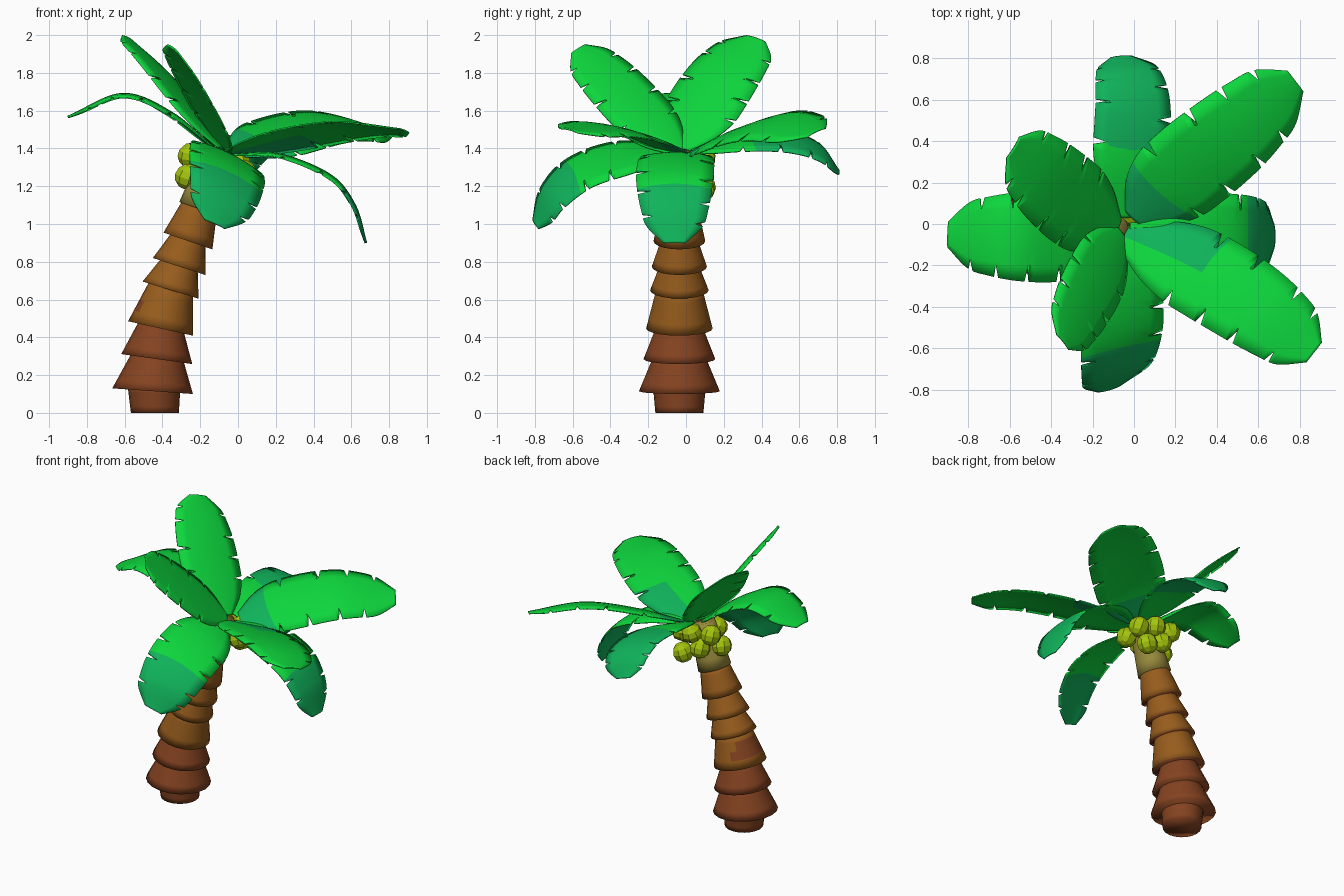
import bpy, bmesh, math
from mathutils import Vector, Matrix

if "Cube" in bpy.data.objects:
    bpy.data.objects.remove(bpy.data.objects["Cube"])


def mat(name, rgb):
    m = bpy.data.materials.new(name)
    m.diffuse_color = (*rgb, 1)
    m.use_nodes = True
    m.node_tree.nodes["Principled BSDF"].inputs["Base Color"].default_value = m.diffuse_color
    return m


GREEN = mat("leaf green", (0.004, 0.68, 0.046))
TEAL = mat("leaf teal", (0.005, 0.455, 0.105))
LIME = mat("coconut lime", (0.37, 0.56, 0.004))
GOLD = mat("bark gold brown", (0.31, 0.108, 0.012))
RED = mat("bark red brown", (0.235, 0.056, 0.015))
OLIVE = mat("bark olive", (0.31, 0.25, 0.045))


def finish(bm, name, mats, angle=None):
    me = bpy.data.meshes.new(name)
    bm.to_mesh(me)
    bm.free()
    ob = bpy.data.objects.new(name, me)
    bpy.context.collection.objects.link(ob)
    for m in mats:
        me.materials.append(m)
    if angle:
        bpy.ops.object.select_all(action='DESELECT')
        ob.select_set(True)
        bpy.context.view_layer.objects.active = ob
        bpy.ops.object.shade_smooth_by_angle(angle=math.radians(angle))
    return ob


def curve(pts, t):
    """Smooth curve through evenly spaced control points."""
    n = len(pts) - 1
    i = min(int(t * n), n - 1)
    f = t * n - i
    p1, p2 = pts[i], pts[i + 1]
    p0 = pts[i - 1] if i else p1 * 2 - p2
    p3 = pts[i + 2] if i + 2 <= n else p2 * 2 - p1
    return (p1 * 2 + (p2 - p0) * f + (p0 * 2 - p1 * 5 + p2 * 4 - p3) * f * f
            + (p1 * 3 - p0 - p2 * 3 + p3) * f ** 3) * 0.5


# Trunk: stacked tilted cones, optionally with a red patch on the back left
def frustum(name, c0, r0, tilt0, c1, r1, tilt1, material, under, patch=False):
    bm = bmesh.new()
    N, M = 20, 4
    rings = []
    for h in range(M + 1):
        f = h / M
        x, z, r, tilt = (a + (b - a) * f for a, b in zip((*c0, r0, tilt0), (*c1, r1, tilt1)))
        ta = math.radians(tilt)
        rings.append([bm.verts.new((x + r * math.cos(a) * math.cos(ta), -0.035 + r * math.sin(a),
                                    z - r * math.cos(a) * math.sin(ta)))
                      for a in (2 * math.pi * k / N for k in range(N))])
    for h in range(M):
        for k in range(N):
            j = (k + 1) % N
            f = bm.faces.new((rings[h][k], rings[h][j], rings[h + 1][j], rings[h + 1][k]))
            if patch and h in (1, 2) and 5 + h <= k <= 12 - h:
                f.material_index = 1
    bm.faces.new(rings[0][::-1]).material_index = 1
    bm.faces.new(rings[M])
    finish(bm, name, [material, under], 130)


frustum("trunk_base", (-0.44, 0), 0.127, 0, (-0.445, 0.14), 0.14, 3, RED, RED)
# centre x, centre z, bottom radius, top radius, tilt
SEG = [(-0.452, 0.115, 0.214, 0.135, 4), (-0.43, 0.285, 0.190, 0.118, 8),
       (-0.41, 0.447, 0.176, 0.118, 12.5), (-0.357, 0.65, 0.155, 0.098, 17),
       (-0.312, 0.775, 0.146, 0.092, 18), (-0.265, 0.91, 0.137, 0.095, 19),
       (-0.205, 1.08, 0.112, 0.085, 19), (-0.11, 1.36, 0, 0, 19)]
for i in range(7):
    x, z, r0, r1, tilt = SEG[i]
    nx, nz, _, _, nt = SEG[i + 1]
    m = RED if i < 2 else OLIVE if i == 6 else GOLD
    frustum(f"trunk_segment_{i + 1}", (x, z), r0, tilt, (nx + 0.005, nz + 0.02), r1, nt,
            m, OLIVE if i == 6 else RED, i == 2)

# Leaves: notched curved blades
WIDTH = [0.25, 0.72, 0.95, 1.0, 0.99, 0.95, 0.87, 0.73, 0.28]
COLS = [-1, -0.66, -0.33, 0, 0.33, 0.66, 1]
ROWS = 72


def leaf(name, path, normal, half, teal=None, phase=0):
    pts = [Vector(p) for p in path]
    n = Vector(normal).normalized()
    notches = {1: {22 + phase, 38 - phase, 50 + phase, 62}, -1: {17 + phase, 31, 45 - phase, 57 + phase}}
    bm = bmesh.new()
    grid = []
    for i in range(ROWS + 1):
        t = i / ROWS
        row = []
        for u in COLS:
            s = t + 0.12 * u * u * (1 - t) * t
            p = curve(pts, s)
            tan = (curve(pts, min(s + 0.01, 1)) - curve(pts, max(s - 0.01, 0))).normalized()
            side = n.cross(tan).normalized()
            up = tan.cross(side)
            w = half * curve(WIDTH, t)
            k = u
            sign = 1 if u > 0 else -1
            if abs(u) > 0.6 and i in notches[sign]:
                k = u * (0.67 if abs(u) == 1 else 0.9)
            row.append(bm.verts.new(p + side * w * k - up * 0.1 * w * k * k))
        grid.append(row)
    for i in range(ROWS):
        for j in range(len(COLS) - 1):
            f = bm.faces.new((grid[i][j], grid[i + 1][j], grid[i + 1][j + 1], grid[i][j + 1]))
            if teal and teal(i / ROWS, (COLS[j] + COLS[j + 1]) / 2):
                f.material_index = 1
    bmesh.ops.recalc_face_normals(bm, faces=bm.faces)
    ob = finish(bm, name, [GREEN, TEAL], 50)
    mod = ob.modifiers.new("thickness", 'SOLIDIFY')
    mod.thickness = 0.008
    mod.offset = 0


leaf("leaf_back_right", [(0, 0.02, 1.38), (0.22, 0.22, 1.48), (0.5, 0.45, 1.54), (0.78, 0.69, 1.49)],
     (0.16, -0.35, 1), 0.24, lambda t, u: t < 0.2)
leaf("leaf_front_right", [(-0.05, -0.06, 1.38), (0.3, -0.22, 1.47), (0.62, -0.42, 1.52), (0.87, -0.62, 1.50)],
     (0, 0.25, 1), 0.22, lambda t, u: t < 0.36 and u > -0.1, 2)
leaf("leaf_right", [(-0.02, -0.05, 1.37), (0.22, -0.05, 1.37), (0.49, -0.06, 1.26), (0.62, -0.06, 1.1),
                    (0.68, -0.06, 0.9)],
     (0.2, 0, 1), 0.205, lambda t, u: t > 0.58, 1)
leaf("leaf_front", [(-0.08, -0.08, 1.38), (-0.05, -0.32, 1.37), (-0.05, -0.55, 1.30), (-0.07, -0.71, 1.17),
                    (-0.12, -0.80, 1.0)],
     (0.5, -0.2, 1), 0.22, lambda t, u: t > 0.55, 2)
leaf("leaf_back", [(-0.05, 0.03, 1.39), (-0.02, 0.3, 1.45), (0, 0.55, 1.45), (-0.02, 0.72, 1.39),
                   (-0.06, 0.81, 1.28)],
     (0.3, 0.15, 1), 0.19, lambda t, u: t > 0.3)
leaf("leaf_left", [(-0.12, -0.05, 1.4), (-0.35, -0.06, 1.59), (-0.61, -0.06, 1.69), (-0.9, -0.05, 1.57)],
     (-0.1, 0, 1), 0.22, None, 1)
leaf("leaf_back_left", [(-0.08, -0.03, 1.40), (-0.25, 0.08, 1.62), (-0.42, 0.22, 1.83), (-0.58, 0.37, 1.985)],
     (0.69, -0.18, 0.73), 0.22, None, 2)
leaf("leaf_front_left", [(-0.06, -0.04, 1.39), (-0.15, -0.22, 1.58), (-0.25, -0.4, 1.77), (-0.34, -0.57, 1.93)],
     (0.75, 0.2, 0.65), 0.185)

# Coconuts: faceted balls around the crown
NUTS = [(-0.25, 0.07, 1.36), (-0.265, -0.03, 1.25), (-0.04, 0.09, 1.19), (-0.11, 0.09, 1.345),
        (0.0, 0.05, 1.32), (0.03, -0.04, 1.27), (-0.16, -0.13, 1.32), (-0.17, 0.08, 1.25)]
for i, p in enumerate(NUTS):
    bm = bmesh.new()
    bmesh.ops.create_uvsphere(bm, u_segments=8, v_segments=6, radius=0.07,
                              matrix=Matrix.Translation(p) @ Matrix.Rotation(i * 0.9, 4, 'Z')
                              @ Matrix.Rotation(0.35, 4, 'X'))
    finish(bm, f"coconut_{i + 1}", [LIME])
